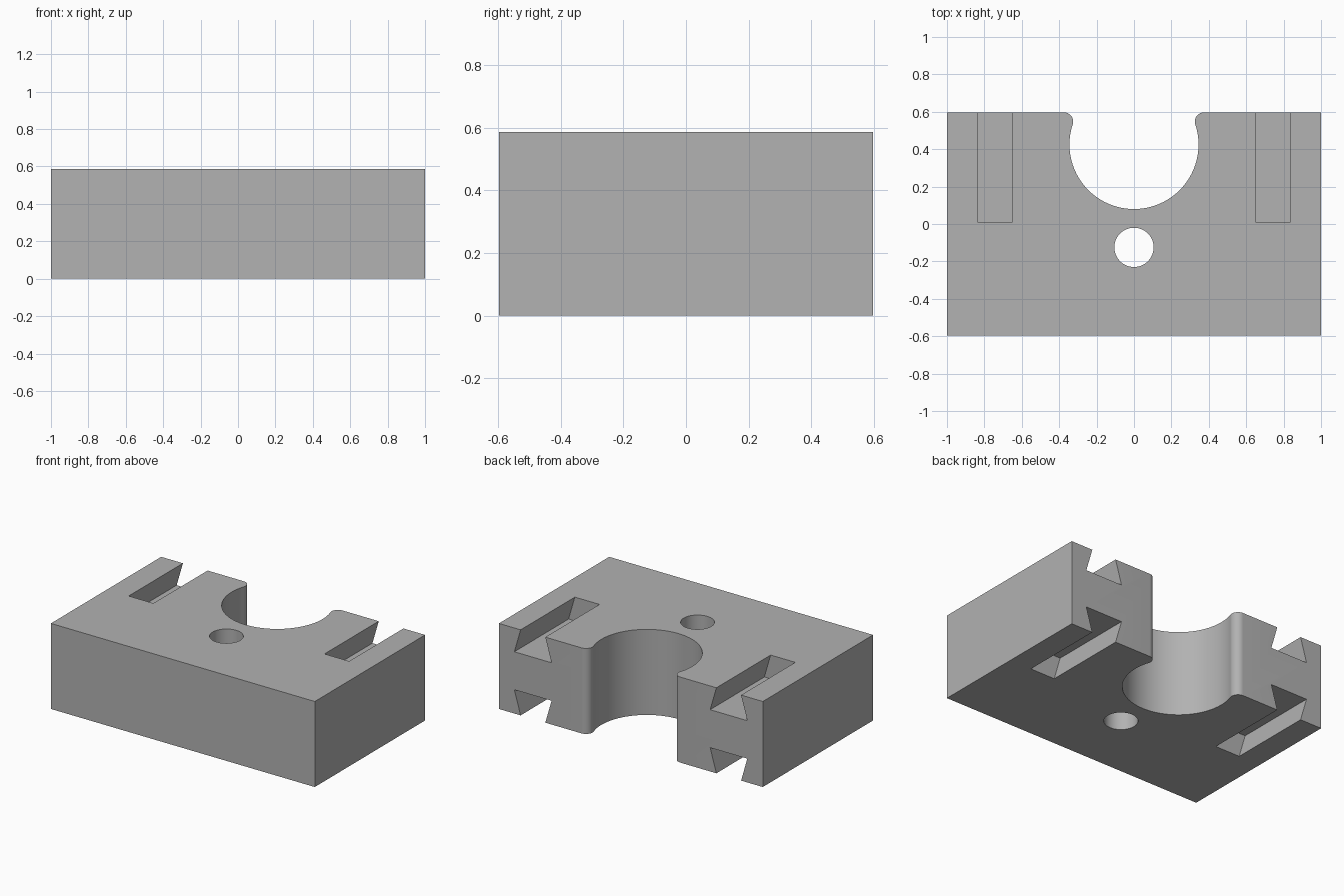
import bpy, bmesh
from math import cos, sin, radians, tau
from mathutils import Vector

W, D, H = 1.0, 0.597, 0.586            # half width, half depth, height
BORE_Y, BORE_R, LIP_R = 0.425, 0.345, 0.05
LIP_X, LIP_Y = 0.375, D - LIP_R
SLOT_X, SLOT_END, SLOT_DEPTH = 0.742, 0.01, 0.163
MOUTH, FLOOR = 0.0935, 0.141           # half widths of the dovetail

if "Cube" in bpy.data.objects:
    bpy.data.objects.remove(bpy.data.objects["Cube"], do_unlink=True)

grey = bpy.data.materials.new("plain grey")
grey.use_nodes = True
colour = (0.445, 0.445, 0.445, 1)
grey.diffuse_color = colour
grey.node_tree.nodes["Principled BSDF"].inputs["Base Color"].default_value = colour


def arc(cx, cy, r, start, end, steps):
    angles = [radians(start + (end - start) * i / steps) for i in range(steps + 1)]
    return [(cx + r * cos(a), cy + r * sin(a)) for a in angles]


def prism(bm, points, offset):
    """Close a polygon and sweep it along offset."""
    face = bm.faces.new([bm.verts.new(p) for p in points])
    swept = bmesh.ops.extrude_face_region(bm, geom=[face])["geom"]
    verts = [v for v in swept if isinstance(v, bmesh.types.BMVert)]
    bmesh.ops.translate(bm, vec=Vector(offset), verts=verts)


def make_object(name, bm):
    bmesh.ops.recalc_face_normals(bm, faces=bm.faces)
    mesh = bpy.data.meshes.new(name)
    bm.to_mesh(mesh)
    bm.free()
    mesh.materials.append(grey)
    obj = bpy.data.objects.new(name, mesh)
    bpy.context.collection.objects.link(obj)
    return obj


# Block outline with the open bore and its rounded lips
right_lip = arc(LIP_X, LIP_Y, LIP_R, 90, 198, 12)
left_lip = [(-x, y) for x, y in reversed(right_lip)]
bore = arc(0, BORE_Y, BORE_R, 18, -198, 72)[1:-1]
outline = [(-W, -D), (W, -D), (W, D)][::1] + right_lip + bore + left_lip + [(-W, D)]
bm = bmesh.new()
prism(bm, [(x, y, 0) for x, y in outline], (0, 0, H))
block = make_object("clamp_block", bm)

# Cutter: dovetail slots above and below on both sides, plus the bolt hole
bm = bmesh.new()
over = 0.03
tip = MOUTH - (FLOOR - MOUTH) * over / SLOT_DEPTH
section = [(-tip, -over), (tip, -over), (FLOOR, SLOT_DEPTH), (-FLOOR, SLOT_DEPTH)]
for side in (-1, 1):
    for base, inward in ((0, 1), (H, -1)):
        prism(bm, [(side * SLOT_X + x, SLOT_END, base + inward * d) for x, d in section],
              (0, D - SLOT_END + over, 0))
hole = arc(0, -0.125, 0.105, 0, 360, 48)[:-1]
prism(bm, [(x, y, -over) for x, y in hole], (0, 0, H + 2 * over))
cutter = make_object("slot_cutter", bm)
cutter.hide_render = True

# Cut, then shade the curved walls smooth
mod = block.modifiers.new("slots_and_hole", "BOOLEAN")
mod.operation, mod.solver, mod.object = "DIFFERENCE", "EXACT", cutter
bpy.ops.object.select_all(action="DESELECT")
block.select_set(True)
bpy.context.view_layer.objects.active = block
bpy.ops.object.modifier_apply(modifier=mod.name)
bpy.data.objects.remove(cutter, do_unlink=True)
bpy.ops.object.shade_smooth_by_angle(angle=radians(30))
